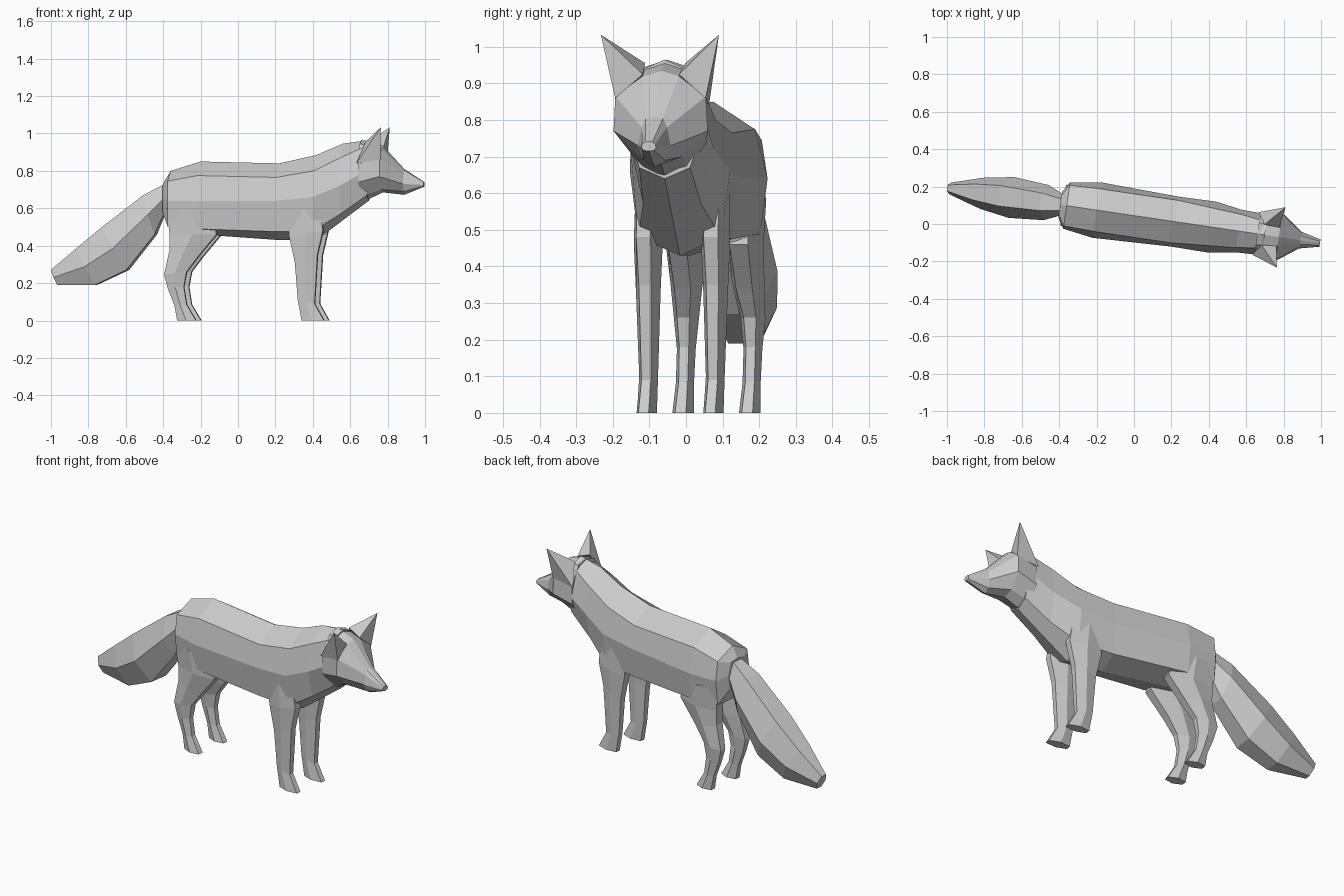
import bpy, bmesh, math
from mathutils import Matrix, Vector

default = bpy.data.objects.get("Cube")
if default:
    bpy.data.objects.remove(default, do_unlink=True)

# One plain grey coat
coat = bpy.data.materials.new("grey_coat")
coat.use_nodes = True
grey = (0.6, 0.6, 0.6, 1)
coat.diffuse_color = grey
coat.node_tree.nodes["Principled BSDF"].inputs["Base Color"].default_value = grey

# The animal is built along +x, then turned slightly about z
pose = (Matrix.Translation((0, 0.045, 0)) @ Matrix.Rotation(math.radians(-8.4), 4, "Z")
        @ Matrix.Diagonal((1.01, 1, 1, 1)))


def finish(bm, name):
    bmesh.ops.recalc_face_normals(bm, faces=bm.faces)
    bm.transform(pose)
    mesh = bpy.data.meshes.new(name)
    bm.to_mesh(mesh)
    bm.free()
    mesh.materials.append(coat)
    obj = bpy.data.objects.new(name, mesh)
    bpy.context.collection.objects.link(obj)
    return obj


def loft(name, rings):
    """Skin closed rings of equal length and cap both ends."""
    bm = bmesh.new()
    loops = [[bm.verts.new(p) for p in ring] for ring in rings]
    for a, b in zip(loops, loops[1:]):
        for i in range(len(a)):
            j = (i + 1) % len(a)
            bm.faces.new((a[i], a[j], b[j], b[i]))
    bm.faces.new(loops[0])
    bm.faces.new(reversed(loops[-1]))
    return finish(bm, name)


def mirrored_ring(x, top, half, keel):
    """Upright section: ridge, one side's (width, height) points, keel."""
    left = [(x, w, z) for w, z in half]
    right = [(x, -w, z) for w, z in reversed(half)]
    return [(x, 0, top)] + left + [(x, 0, keel)] + right


def hex_ring(a, b, width, y=0):
    """Six-sided section between two (x, z) points."""
    a, b = Vector((a[0], y, a[1])), Vector((b[0], y, b[1]))
    mid, side = (a + b) / 2, Vector((0, width, 0))
    return [a + side / 2, mid + side, b + side / 2,
            b - side / 2, mid - side, a - side / 2]


# Trunk from rump to neck
trunk = [
    (-.395, .74, [(.05, .73), (.07, .66), (.06, .58)], .57),
    (-.36, .80, [(.11, .745), (.125, .64), (.11, .5)], .5),
    (-.2, .85, [(.115, .775), (.15, .64), (.13, .49)], .46),
    (.22, .84, [(.115, .765), (.135, .64), (.115, .475)], .43),
    (.42, .885, [(.10, .80), (.138, .66), (.115, .48)], .43),
    (.56, .945, [(.09, .87), (.115, .72), (.08, .57)], .535),
    (.70, .965, [(.07, .935), (.11, .80), (.07, .67)], .64),
]
loft("trunk", [mirrored_ring(*s) for s in trunk])

# Head tapering to the nose
head = [
    (.66, .965, [(.06, .945), (.11, .84), (.11, .74), (.06, .66)], .63),
    (.775, .935, [(.05, .92), (.125, .865), (.13, .77), (.06, .70)], .685),
    (.89, .81, [(.024, .805), (.035, .78), (.045, .73), (.03, .69)], .672),
    (.995, .742, [(.01, .74), (.018, .735), (.02, .725), (.014, .717)], .715),
]
loft("head", [mirrored_ring(*s) for s in head])

# Bushy drooping tail
tail = [
    ((-.36, .745), (-.38, .6), .05),
    ((-.5, .67), (-.44, .46), .095),
    ((-.72, .5), (-.59, .27), .11),
    ((-.86, .385), (-.76, .19), .085),
    ((-1, .27), (-.965, .19), .032),
]
loft("tail", [hex_ring(*s) for s in tail])

# Legs: back point, front point, half width, distance from centre
front_leg = [
    ((.28, .62), (.45, .62), .035, .095),
    ((.29, .45), (.47, .48), .04, .093),
    ((.32, .31), (.44, .35), .034, .093),
    ((.335, .11), (.425, .09), .026, .092),
    ((.35, .03), (.45, .045), .027, .092),
    ((.355, 0), (.475, 0), .028, .092),
]
rear_leg = [
    ((-.365, .6), (-.12, .57), .05, .09),
    ((-.35, .46), (-.1, .46), .05, .085),
    ((-.35, .38), (-.2, .34), .045, .085),
    ((-.38, .245), (-.26, .26), .034, .092),
    ((-.36, .17), (-.275, .18), .026, .092),
    ((-.325, .08), (-.26, .085), .025, .092),
    ((-.31, 0), (-.21, 0), .03, .092),
]
ear_base = [(.65, .115, .84), (.69, .055, .955), (.77, .05, .925), (.78, .125, .86)]
ear_tip = (.788, .163, 1.033)

for side, sign in (("left", 1), ("right", -1)):
    for part, rings in (("front_leg", front_leg), ("rear_leg", rear_leg)):
        loft(f"{part}_{side}", [hex_ring(a, b, w, y * sign) for a, b, w, y in rings])

    # Pointed ear
    bm = bmesh.new()
    flip = Vector((1, sign, 1))
    base = [bm.verts.new(Vector(p) * flip) for p in ear_base]
    tip = bm.verts.new(Vector(ear_tip) * flip)
    bm.faces.new(base)
    for i in range(len(base)):
        bm.faces.new((base[i], base[(i + 1) % len(base)], tip))
    finish(bm, f"ear_{side}")
